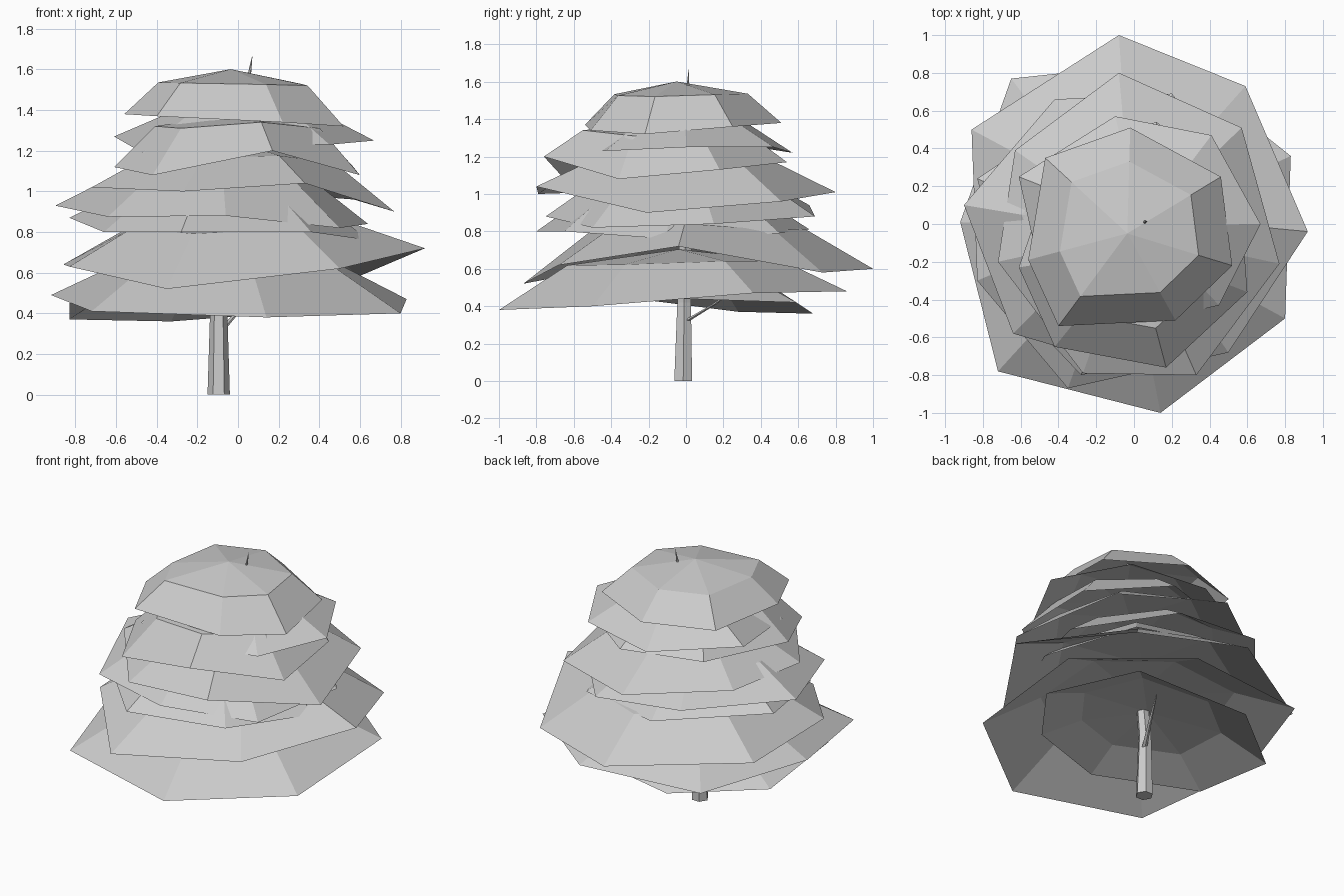
import bpy
import bmesh
from math import cos, sin, pi
from mathutils import Vector

cube = bpy.data.objects.get("Cube")
if cube:
    bpy.data.objects.remove(cube, do_unlink=True)

# one plain colour for the whole tree
grey = bpy.data.materials.new("light_grey")
grey.use_nodes = True
colour = (0.6, 0.6, 0.6, 1)
grey.diffuse_color = colour
grey.node_tree.nodes["Principled BSDF"].inputs["Base Color"].default_value = colour


def finish(bm, name):
    bmesh.ops.recalc_face_normals(bm, faces=bm.faces)
    mesh = bpy.data.meshes.new(name)
    bm.to_mesh(mesh)
    bm.free()
    mesh.materials.append(grey)
    obj = bpy.data.objects.new(name, mesh)
    bpy.context.collection.objects.link(obj)
    return obj


def bridge(bm, lower, upper):
    count = len(lower)
    for i in range(count):
        j = (i + 1) % count
        bm.faces.new((lower[i], lower[j], upper[j], upper[i]))


def bough_shell(name, rim_points, ring_scale=0.62, ring_rise=0.19, peak_rise=0.26):
    """Open dome: uneven drooping rim, nearly level shoulder ring and a peak."""
    bm = bmesh.new()
    corners = [Vector(p) for p in rim_points]
    centre = sum(corners, Vector()) / len(corners)
    rim = [bm.verts.new(p) for p in corners]
    ring = []
    for p in corners:
        shoulder = centre.lerp(p, ring_scale)
        shoulder.z = centre.z + ring_rise + 0.25 * (p.z - centre.z)
        ring.append(bm.verts.new(shoulder))
    peak = bm.verts.new(centre + Vector((0, 0, peak_rise)))
    bridge(bm, rim, ring)
    for i in range(len(ring)):
        bm.faces.new((ring[i - 1], ring[i], peak))
    finish(bm, name)


def tapered_limb(name, path, sides):
    """Horizontal rings along a path of (x, y, z, radius)."""
    bm = bmesh.new()
    rings = []
    for x, y, z, r in path:
        steps = [i * 2 * pi / sides for i in range(sides)]
        rings.append([bm.verts.new(Vector((x + r * cos(a), y + r * sin(a), z))) for a in steps])
    for lower, upper in zip(rings, rings[1:]):
        bridge(bm, lower, upper)
    bm.faces.new(rings[0])
    bm.faces.new(rings[-1])
    finish(bm, name)


# foliage, from the ground up; each rim runs round the trunk
bough_shell("under_boughs", [
    (-0.33, 0.68, 0.36), (-0.83, 0.28, 0.37), (-0.83, -0.35, 0.45), (-0.2, -0.65, 0.47),
    (0.35, -0.47, 0.47), (0.69, -0.02, 0.44), (0.45, 0.59, 0.42)], 0.62, 0.12, 0.16)

bough_shell("skirt_boughs", [
    (0.14, -1, 0.38), (0.8, -0.5, 0.4), (0.83, 0.36, 0.47), (0.2, 0.86, 0.48),
    (-0.65, 0.77, 0.48), (-0.92, 0.01, 0.49), (-0.72, -0.78, 0.41)])

bough_shell("wide_boughs", [
    (0.92, -0.04, 0.72), (0.59, 0.73, 0.58), (-0.08, 1, 0.6), (-0.86, 0.5, 0.64),
    (-0.83, -0.3, 0.63), (-0.35, -0.87, 0.52), (0.5, -0.68, 0.62)], 0.62, 0.2, 0.27)

bough_shell("lower_middle_boughs", [
    (-0.28, -0.8, 0.8), (0.36, -0.65, 0.8), (0.64, -0.1, 0.76), (0.4, 0.5, 0.79),
    (-0.2, 0.66, 0.81), (-0.83, 0.24, 0.87), (-0.66, -0.4, 0.8)])

bough_shell("middle_boughs", [
    (-0.9, 0.1, 0.93), (-0.64, -0.58, 0.875), (-0.06, -0.75, 0.88), (0.5, -0.5, 0.82),
    (0.64, 0.15, 0.84), (0.2, 0.69, 0.88), (-0.42, 0.66, 0.94)])

bough_shell("upper_middle_boughs", [
    (0.77, -0.21, 0.9), (0.57, 0.51, 0.96), (-0.08, 0.8, 1.01), (-0.63, 0.39, 1.03),
    (-0.72, -0.2, 1.02), (-0.27, -0.79, 1), (0.33, -0.8, 1.04)], 0.62, 0.17, 0.25)

bough_shell("upper_boughs", [
    (0.17, -0.76, 1.2), (0.6, -0.36, 1.08), (0.56, 0.18, 1.13), (0.12, 0.54, 1.17),
    (-0.4, 0.38, 1.16), (-0.61, -0.23, 1.12), (-0.42, -0.65, 1.08)], 0.67, 0.19, 0.25)

bough_shell("shoulder_boughs", [
    (0.67, 0, 1.25), (0.41, 0.47, 1.25), (-0.1, 0.57, 1.22), (-0.61, 0.25, 1.27),
    (-0.47, -0.37, 1.19), (0, -0.54, 1.23), (0.45, -0.43, 1.23)], 0.6, 0.14, 0.2)

bough_shell("crown_boughs", [
    (-0.02, 0.51, 1.38), (-0.47, 0.35, 1.38), (-0.56, -0.19, 1.38), (-0.4, -0.54, 1.37),
    (0.22, -0.51, 1.34), (0.52, -0.22, 1.32), (0.46, 0.25, 1.36)], 0.68, 0.17, 0.24)

# leaning trunk whose thin tip pokes through the crown
tapered_limb("trunk", [
    (-0.095, -0.015, 0, 0.055),
    (-0.095, -0.01, 0.42, 0.042),
    (-0.04, 0, 0.9, 0.035),
    (0.055, 0.01, 1.57, 0.009),
    (0.07, 0.015, 1.665, 0.001),
], 6)

# thin side branch under the foliage
tapered_limb("side_branch", [
    (-0.08, 0, 0.32, 0.018),
    (0, 0.15, 0.41, 0.012),
    (0.07, 0.3, 0.52, 0.004),
], 5)
